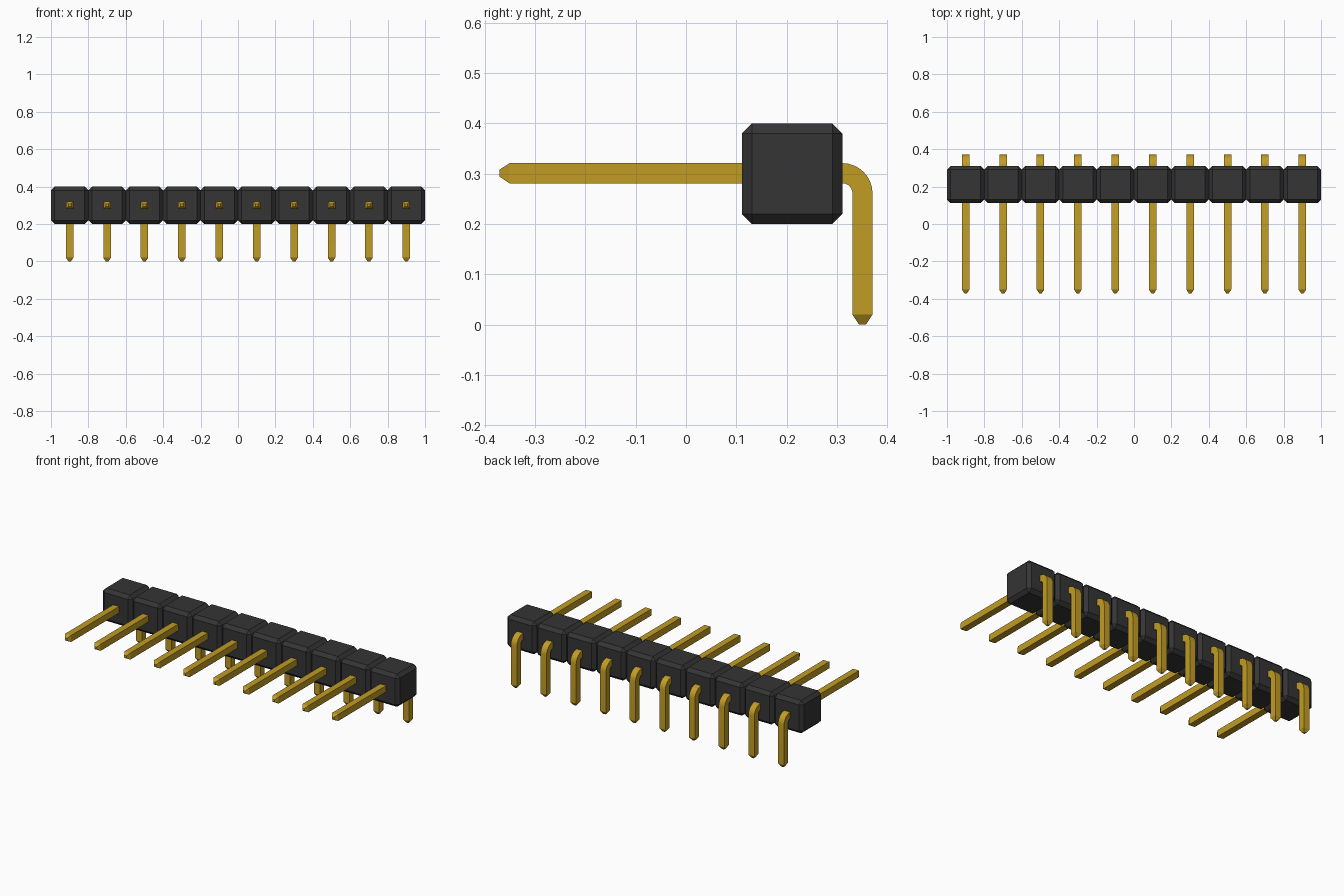
import bpy
import bmesh
import math
from mathutils import Vector

if "Cube" in bpy.data.objects:
    bpy.data.objects.remove(bpy.data.objects["Cube"])

COUNT = 10
PITCH = 0.2
CENTRES = [(i - (COUNT - 1) / 2) * PITCH for i in range(COUNT)]


def material(name, rgb):
    mat = bpy.data.materials.new(name)
    mat.use_nodes = True
    colour = (*rgb, 1.0)
    mat.diffuse_color = colour
    mat.node_tree.nodes["Principled BSDF"].inputs["Base Color"].default_value = colour
    return mat


def add_object(name, mesh, x=0.0):
    obj = bpy.data.objects.new(name, mesh)
    obj.location.x = x
    bpy.context.collection.objects.link(obj)
    return obj


black = material("black plastic", (0.035, 0.035, 0.035))
gold = material("gold metal", (0.54, 0.335, 0.018))

# Housing: a row of chamfered cubes welded into one strip
bm = bmesh.new()
for x in CENTRES:
    cube = bmesh.ops.create_cube(bm, size=PITCH)["verts"]
    bmesh.ops.translate(bm, verts=cube, vec=(x, 0.211, 0.3))
bmesh.ops.bevel(bm, geom=bm.edges[:], offset=0.02, segments=1, affect='EDGES')
bm.normal_update()
# Open the hidden walls between neighbouring cubes
inner = [f for f in bm.faces
         if abs(f.normal.x) > 0.99 and abs(f.calc_center_median().x) < 0.99]
bmesh.ops.delete(bm, geom=inner, context='FACES')
bmesh.ops.remove_doubles(bm, verts=bm.verts[:], dist=0.0005)
bmesh.ops.recalc_face_normals(bm, faces=bm.faces[:])
mesh = bpy.data.meshes.new("housing")
bm.to_mesh(mesh)
bm.free()
mesh.materials.append(black)
add_object("housing", mesh)

# Pin path: (y, z, direction angle, half width), from front tip round to foot
HALF = 0.02
TIP = 0.007
AXIS_Z = 0.301
BEND = 0.04
BEND_Y = 0.311
BEND_Z = AXIS_Z - BEND
STEPS = 8
path = [(-0.371, AXIS_Z, 0.0, TIP), (-0.351, AXIS_Z, 0.0, HALF)]
for i in range(STEPS + 1):
    a = math.pi / 2 * i / STEPS
    path.append((BEND_Y + BEND * math.sin(a), BEND_Z + BEND * math.cos(a), a, HALF))
path += [(BEND_Y + BEND, 0.02, math.pi / 2, HALF),
         (BEND_Y + BEND, 0.0, math.pi / 2, TIP)]

# Sweep a square section along the path
bm = bmesh.new()
rings = []
for y, z, a, h in path:
    outward = Vector((0, math.sin(a), math.cos(a)))
    ring = [bm.verts.new(Vector((sx * h, y, z)) + outward * so * h)
            for sx, so in ((-1, -1), (1, -1), (1, 1), (-1, 1))]
    rings.append(ring)
for r0, r1 in zip(rings, rings[1:]):
    for k in range(4):
        n = (k + 1) % 4
        bm.faces.new((r0[k], r0[n], r1[n], r1[k]))
bm.faces.new(rings[0])
bm.faces.new(rings[-1])
bmesh.ops.recalc_face_normals(bm, faces=bm.faces[:])
pin_mesh = bpy.data.meshes.new("pin")
bm.to_mesh(pin_mesh)
bm.free()
pin_mesh.materials.append(gold)

# Pins: one shared mesh repeated along the strip
pins = [add_object(f"pin_{i + 1}", pin_mesh, x) for i, x in enumerate(CENTRES)]

# Smooth only the bend, keep the square edges sharp
bpy.ops.object.select_all(action='DESELECT')
pins[0].select_set(True)
bpy.context.view_layer.objects.active = pins[0]
bpy.ops.object.shade_smooth_by_angle(angle=math.radians(20))
